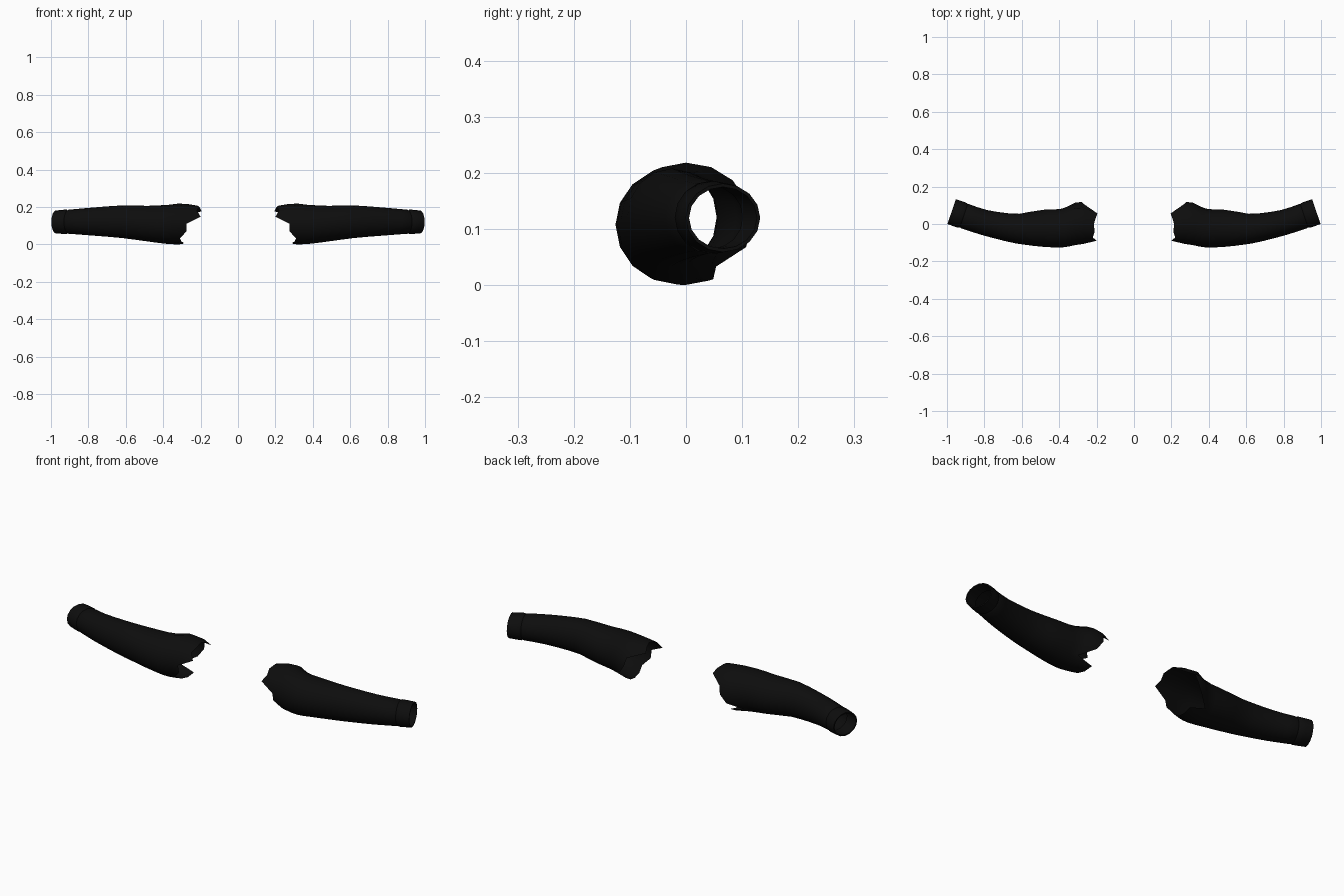
import bpy
import bmesh
from math import sin, cos, pi, atan2

cube = bpy.data.objects.get("Cube")
if cube:
    bpy.data.objects.remove(cube, do_unlink=True)

black = bpy.data.materials.new("black_cloth")
black.use_nodes = True
colour = (0.004, 0.004, 0.004, 1)
black.diffuse_color = colour
black.node_tree.nodes["Principled BSDF"].inputs["Base Color"].default_value = colour

SIDES = 16
# Sleeve sections: x, centre y, centre z, half width, half height
STATIONS = [
    (0.18, -0.01, 0.115, 0.082, 0.085),
    (0.23, 0.0, 0.113, 0.103, 0.096),
    (0.30, 0.004, 0.110, 0.114, 0.109),
    (0.38, -0.021, 0.107, 0.104, 0.104),
    (0.50, -0.023, 0.112, 0.098, 0.094),
    (0.62, -0.025, 0.121, 0.080, 0.087),
    (0.80, 0.008, 0.122, 0.068, 0.073),
    (0.91, 0.044, 0.121, 0.068, 0.064),
    (0.975, 0.066, 0.120, 0.069, 0.060),
]
# Ragged shoulder edge: x at each angle, from the back over the top to the front
EDGE = [0.28, 0.27, 0.195, 0.205, 0.215, 0.21, 0.22, 0.20,
        0.275, 0.275, 0.31, 0.30, 0.295, 0.29, 0.375, 0.31]
START = 0.42


def section(x):
    """Smoothly interpolated centre and half sizes at x."""
    n = len(STATIONS)
    i = max(k for k in range(n - 1) if STATIONS[k][0] <= x or k == 0)
    p1, p2 = STATIONS[i], STATIONS[i + 1]
    p0, p3 = STATIONS[max(i - 1, 0)], STATIONS[min(i + 2, n - 1)]
    h = p2[0] - p1[0]
    t = (x - p1[0]) / h
    out = []
    for k in range(1, 5):
        m1 = (p2[k] - p0[k]) / (p2[0] - p0[0]) * h
        m2 = (p3[k] - p1[k]) / (p3[0] - p1[0]) * h
        out.append((2*t**3 - 3*t**2 + 1) * p1[k] + (t**3 - 2*t**2 + t) * m1
                   + (3*t**2 - 2*t**3) * p2[k] + (t**3 - t**2) * m2)
    return out


def ring_point(x, j, swell=0.0):
    """Point on the sleeve at angle step j, square to the arm's bend."""
    cy, cz, ry, rz = section(x)
    turn = 0.0
    if x > START:
        slope = (section(min(x + 0.01, 0.975))[0] - section(x - 0.01)[0])
        turn = atan2(slope, min(x + 0.01, 0.975) - x + 0.01)
    a = 2 * pi * j / SIDES
    across = (ry + swell) * cos(a)
    return (x - sin(turn) * across, cy + cos(turn) * across, cz + (rz + swell) * sin(a))


def sleeve(name, side):
    bm = bmesh.new()
    rings = []
    # Shoulder end, running from the ragged edge to a full ring
    for f in (0, 0.25, 0.5, 0.75):
        rings.append([ring_point(e + (START - e) * f, j) for j, e in enumerate(EDGE)])
    # Arm
    for x in (START, 0.48, 0.55, 0.62, 0.68, 0.74, 0.80, 0.86, 0.905):
        rings.append([ring_point(x, j) for j in range(SIDES)])
    # Cuff band with its hem folded inside
    for x, swell in ((0.91, -0.003), (0.917, 0.002), (0.945, 0.002), (0.975, 0.001),
                     (0.975, -0.005), (0.94, -0.007), (0.91, -0.008)):
        rings.append([ring_point(x, j, swell) for j in range(SIDES)])
    loops = [[bm.verts.new((side * x, y, z)) for x, y, z in r] for r in rings]
    for a, b in zip(loops, loops[1:]):
        for j in range(SIDES):
            k = (j + 1) % SIDES
            quad = [a[j], a[k], b[k], b[j]]
            bm.faces.new(quad if side > 0 else quad[::-1])
    mesh = bpy.data.meshes.new(name)
    bm.to_mesh(mesh)
    bm.free()
    mesh.materials.append(black)
    obj = bpy.data.objects.new(name, mesh)
    bpy.context.collection.objects.link(obj)
    bpy.ops.object.select_all(action="DESELECT")
    obj.select_set(True)
    bpy.context.view_layer.objects.active = obj
    bpy.ops.object.shade_smooth_by_angle(angle=pi / 4)


sleeve("left_sleeve", 1)
sleeve("right_sleeve", -1)
